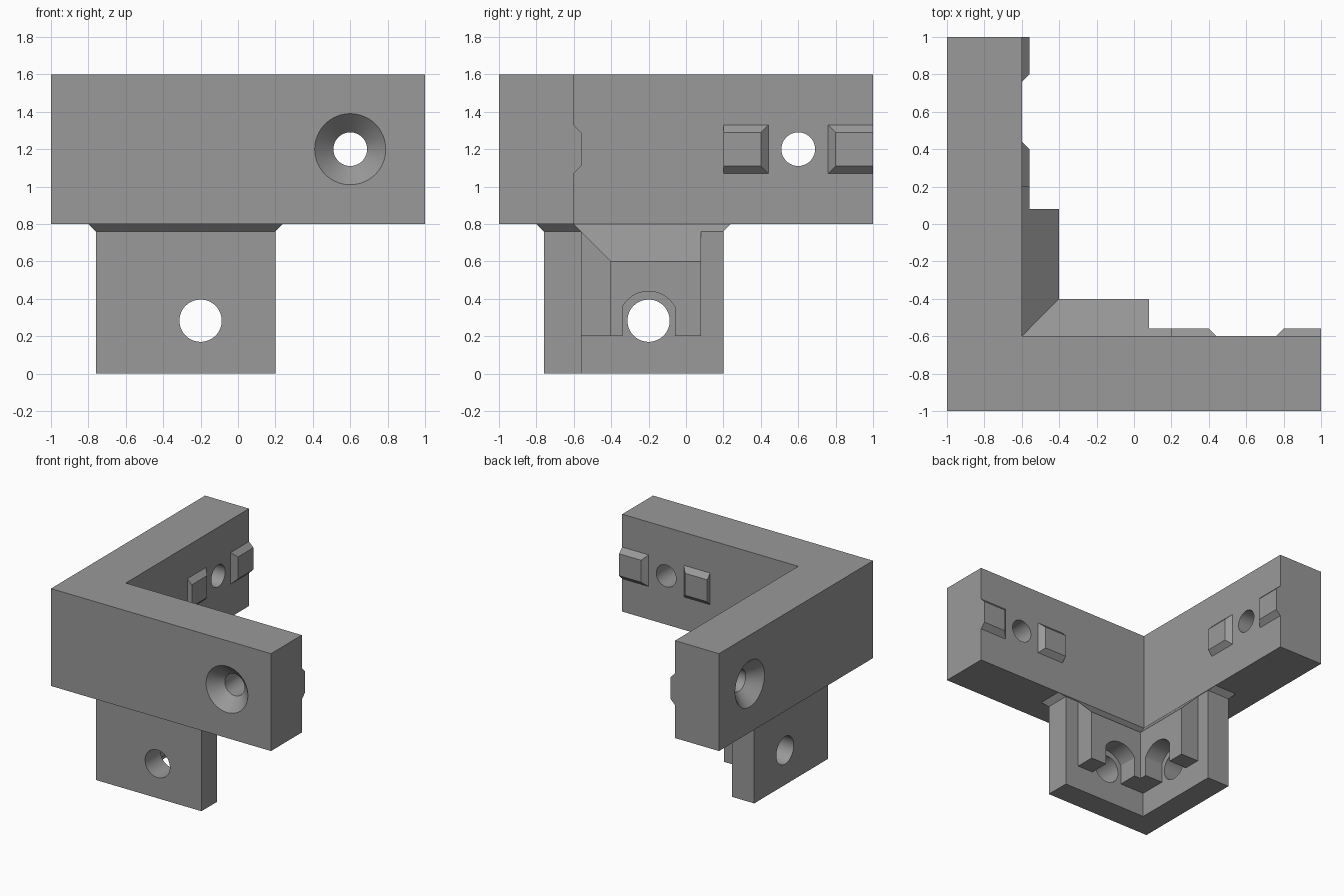
import bpy, bmesh, math

if "Cube" in bpy.data.objects:
    bpy.data.objects.remove(bpy.data.objects["Cube"])

grey = bpy.data.materials.new("mid grey")
grey.diffuse_color = (0.32, 0.32, 0.32, 1)
grey.use_nodes = True
grey.node_tree.nodes["Principled BSDF"].inputs["Base Color"].default_value = grey.diffuse_color


def loft(name, rings, swap=False):
    """Skin equal-length rings of points and cap both ends; swap exchanges x and y."""
    bm = bmesh.new()
    loops = [[bm.verts.new((p[1], p[0], p[2]) if swap else p) for p in r] for r in rings]
    n = len(loops[0])
    for a, b in zip(loops, loops[1:]):
        for i in range(n):
            j = (i + 1) % n
            bm.faces.new((a[i], a[j], b[j], b[i]))
    bm.faces.new(loops[0])
    bm.faces.new(loops[-1])
    bmesh.ops.recalc_face_normals(bm, faces=bm.faces)
    mesh = bpy.data.meshes.new(name)
    bm.to_mesh(mesh)
    bm.free()
    mesh.materials.append(grey)
    ob = bpy.data.objects.new(name, mesh)
    bpy.context.collection.objects.link(ob)
    return ob


def corner(outer, inner, end, z):
    """L-shaped ring, symmetric about the diagonal."""
    return [(outer, outer, z), (end, outer, z), (end, inner, z),
            (inner, inner, z), (inner, end, z), (outer, end, z)]


def circle(x, z, r, y, n=64):
    return [(x + r * math.cos(2 * math.pi * i / n), y,
             z + r * math.sin(2 * math.pi * i / n)) for i in range(n)]


def activate(ob):
    bpy.ops.object.select_all(action='DESELECT')
    ob.select_set(True)
    bpy.context.view_layer.objects.active = ob


def cut(ob, rings):
    """Cut the same shape through both arms of the corner."""
    for swap in (False, True):
        cutter = loft("cutter", rings, swap)
        cutter.hide_render = True
        mod = ob.modifiers.new("cut", 'BOOLEAN')
        mod.operation = 'DIFFERENCE'
        mod.solver = 'EXACT'
        mod.object = cutter
        activate(ob)
        bpy.ops.object.modifier_apply(modifier=mod.name)
        bpy.data.objects.remove(cutter, do_unlink=True)
    activate(ob)
    bpy.ops.object.shade_smooth_by_angle(angle=math.radians(30))


# Upper corner frame with countersunk screw holes
frame = loft("corner_frame", [corner(-1, -0.6, 1, 0.8), corner(-1, -0.6, 1, 1.6)])
cut(frame, [circle(0.6, 1.2, 0.21, -1.02), circle(0.6, 1.2, 0.09, -0.9),
            circle(0.6, 1.2, 0.09, -0.5)])

# Lower leg, flaring where it meets the frame, with a bolt hole in each side
leg = loft("leg", [corner(-0.76, -0.56, 0.2, 0), corner(-0.76, -0.56, 0.2, 0.76),
                   corner(-0.8, -0.6, 0.24, 0.8)])
cut(leg, [circle(-0.2, 0.283, 0.113, -0.9), circle(-0.2, 0.283, 0.113, -0.5)])

# Inner reinforcement with sloped top and arched nut recesses
brace = loft("inner_brace", [corner(-0.7, -0.4, 0.08, 0.2), corner(-0.7, -0.4, 0.08, 0.6),
                             corner(-0.7, -0.6, 0.08, 0.8)])
a0 = math.acos(0.14 / 0.16)
arch = [(-0.34, 0.1), (-0.06, 0.1)]
for i in range(25):
    a = a0 + (math.pi - 2 * a0) * i / 24
    arch.append((-0.2 + 0.16 * math.cos(a), 0.28 + 0.16 * math.sin(a)))
cut(brace, [[(x, y, z) for x, z in arch] for y in (-0.8, -0.3)])

# Bevelled locating tabs either side of each screw hole
for swap, arm in ((False, "front"), (True, "side")):
    for label, x0, x1, t0, t1 in (("inner", 0.2, 0.44, 0.2, 0.4),
                                  ("outer", 0.76, 1.0, 0.8, 1.0)):
        base = [(x0, 1.07), (x1, 1.07), (x1, 1.33), (x0, 1.33)]
        top = [(t0, 1.11), (t1, 1.11), (t1, 1.29), (t0, 1.29)]
        loft(f"{arm}_{label}_tab", [[(x, -0.6, z) for x, z in base],
                                    [(x, -0.56, z) for x, z in top]], swap)
